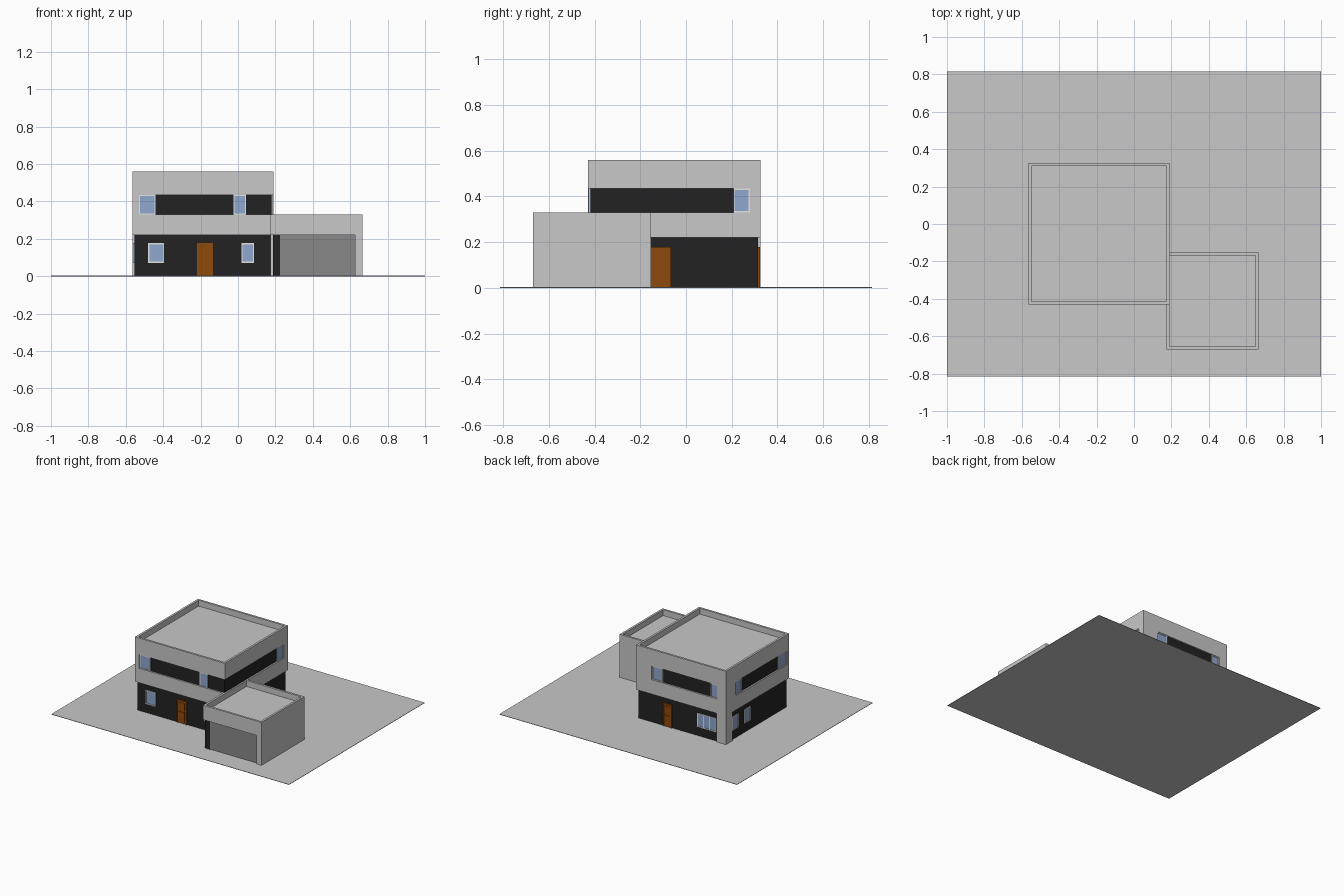
import bpy, bmesh

if "Cube" in bpy.data.objects:
    bpy.data.objects.remove(bpy.data.objects["Cube"])


def material(name, *rgb):
    m = bpy.data.materials.new(name)
    m.diffuse_color = (*rgb, 1)
    m.use_nodes = True
    m.node_tree.nodes["Principled BSDF"].inputs["Base Color"].default_value = m.diffuse_color
    return m


LIGHT = material("light_grey", 0.58, 0.58, 0.58)
DARK = material("dark_cladding", 0.016, 0.016, 0.016)
STEEL = material("garage_grey", 0.25, 0.25, 0.25)
WOOD = material("door_wood", 0.275, 0.065, 0.004)
GLASS = material("window_glass", 0.275, 0.386, 0.624)
WHITE = material("window_frame", 0.78, 0.78, 0.78)


def make(name, boxes, *mats):
    """One object from a list of (x0, x1, y0, y1, z0, z1) boxes."""
    bm = bmesh.new()
    for x0, x1, y0, y1, z0, z1 in boxes:
        vs = bmesh.ops.create_cube(bm, size=1)["verts"]
        for v in vs:
            v.co = (x1 if v.co.x > 0 else x0, y1 if v.co.y > 0 else y0, z1 if v.co.z > 0 else z0)
    me = bpy.data.meshes.new(name)
    bm.to_mesh(me)
    bm.free()
    ob = bpy.data.objects.new(name, me)
    bpy.context.collection.objects.link(ob)
    for m in mats:
        me.materials.append(m)
    return ob


def carve(ob, cuts):
    """Subtract each box in turn and bake the result."""
    for b in cuts:
        c = make("cutter", [b], LIGHT)
        c.hide_render = True
        mod = ob.modifiers.new("cut", "BOOLEAN")
        mod.operation, mod.solver, mod.object = "DIFFERENCE", "EXACT", c
        deps = bpy.context.evaluated_depsgraph_get()
        me = bpy.data.meshes.new_from_object(ob.evaluated_get(deps))
        ob.modifiers.clear()
        ob.data = me
        bpy.data.objects.remove(c)


def paint_recess(ob, xs, ys, ztop):
    """Dark cladding on upright faces lying on the recessed wall planes."""
    me = ob.data
    me.materials.clear()
    me.materials.append(LIGHT)
    me.materials.append(DARK)
    for p in me.polygons:
        on_x = abs(p.normal.x) > 0.9 and any(abs(p.center.x - x) < 1e-3 for x in xs)
        on_y = abs(p.normal.y) > 0.9 and any(abs(p.center.y - y) < 1e-3 for y in ys)
        p.material_index = int((on_x or on_y) and p.center.z < ztop)


# Outer extents of the house and its recessed wall planes
X0, X1, Y0, Y1 = -0.565, 0.19, -0.43, 0.327
R = 0.011
WX0, WX1, WY0, WY1 = X0 + R, X1 - R, Y0 + R, Y1 - R
LOW, MID, TOP, H = 0.22, 0.33, 0.435, 0.56

make("ground_slab", [(-1, 1, -0.815, 0.815, 0, 0.003)], LIGHT)

# House body: storey bands recessed, with corner piers left standing
house = make("house_body", [(X0, X1, Y0, Y1, 0.001, H)], LIGHT)
carve(house, [
    (-0.8, 0.4, -0.6, WY0, -0.1, LOW),       # ground floor front
    (WX1, 0.4, -0.7, 0.5, -0.1, LOW),        # ground floor right
    (-0.485, 0.5, WY1, 0.5, -0.1, LOW),      # ground floor back
    (-0.8, WX0, -0.7, 0.246, -0.1, LOW),     # ground floor left
    (-0.53, 0.4, -0.6, WY0, MID, TOP),       # upper strip front
    (WX1, 0.4, -0.6, 0.28, MID, TOP),        # upper strip right
    (-0.497, 0.06, WY1, 0.5, MID, TOP),      # upper strip back
    (-0.8, WX0, -0.405, 0.21, MID, TOP),     # upper strip left
    (X0 + 0.016, X1 - 0.016, Y0 + 0.016, Y1 - 0.016, H - 0.045, 1),  # roof
])
paint_recess(house, (WX0, WX1), (WY0, WY1), TOP)

# Garage: parapet roof, door opening and dark front left pier
GX0, GX1, GY0, GY1 = 0.174, 0.666, -0.67, -0.153
garage = make("garage_body", [(GX0, GX1, GY0, GY1, 0.001, MID)], LIGHT)
carve(garage, [
    (0.19, GX1 - 0.016, GY0 + 0.016, GY1 - 0.016, MID - 0.045, 1),
    (0.225, 0.625, -0.9, GY0 + 0.02, -0.1, LOW),
    (0.0, 0.225, -0.9, GY0 + 0.01, -0.1, LOW),
    (0.0, GX0 + 0.012, -0.9, Y0, -0.1, LOW),
])
paint_recess(garage, (GX0 + 0.012,), (GY0 + 0.01,), LOW)
make("garage_door", [(0.225, 0.625, GY0 + 0.014, GY0 + 0.024, 0.003, LOW)], STEEL)

WALL = {"front": WY0, "back": WY1, "left": WX0, "right": WX1}


def on_wall(side, u0, u1, z0, z1, out):
    """Box on a wall, spanning u0..u1 along it and standing out from it."""
    p = WALL[side]
    s = -1 if side in ("front", "left") else 1
    a, b = sorted((p - s * 0.003, p + s * out))
    if side in ("front", "back"):
        return (u0, u1, a, b, z0, z1)
    return (a, b, u0, u1, z0, z1)


def window(name, side, u0, u1, z0, z1, panes=1):
    t = 0.006
    make(name + "_glass", [on_wall(side, u0, u1, z0, z1, 0.003)], GLASS)
    bars = [(u0, u1, z0, z0 + t), (u0, u1, z1 - t, z1)]
    for i in range(panes + 1):
        u = u0 + (u1 - u0 - t) * i / panes
        bars.append((u, u + t, z0 + t, z1 - t))
    make(name + "_frame", [on_wall(side, *b, 0.007) for b in bars], WHITE)


def door(name, side, u0, u1):
    """Plank with a surround, raised panels and a small knob."""
    h, t, m = 0.178, 0.007, (u0 + u1) / 2
    parts = [(u0, u1, 0.002, h, 0.003),
             (u0, u0 + t, 0.002, h, 0.008), (u1 - t, u1, 0.002, h, 0.008),
             (u0 + t, u1 - t, h - t, h, 0.008)]
    for z0, z1 in ((0.018, 0.088), (0.104, 0.160)):
        parts.append((u0 + 0.016, u1 - 0.016, z0, z1, 0.006))
    parts.append((u1 - 0.014, u1 - 0.009, 0.093, 0.098, 0.009))
    make(name, [on_wall(side, *p) for p in parts], WOOD)


# Doors
door("front_door", "front", -0.22, -0.135)
door("back_door", "back", -0.105, -0.03)
door("side_door", "right", -0.153, -0.065)

# Ground floor windows
for name, side, u0, u1, panes in (
        ("lower_front_window_a", "front", -0.48, -0.395, 1),
        ("lower_front_window_b", "front", 0.018, 0.085, 1),
        ("lower_back_window", "back", -0.478, -0.32, 3),
        ("lower_left_window_a", "left", 0.165, 0.24, 1),
        ("lower_left_window_b", "left", 0.018, 0.095, 1)):
    window(name, side, u0, u1, 0.072, 0.177, panes)

# Upper strip windows
for name, side, u0, u1 in (
        ("upper_front_window_a", "front", -0.53, -0.44),
        ("upper_front_window_b", "front", -0.025, 0.043),
        ("upper_right_window", "right", 0.207, 0.28),
        ("upper_back_window_a", "back", -0.03, 0.06),
        ("upper_back_window_b", "back", -0.497, -0.432),
        ("upper_left_window_a", "left", 0.126, 0.21),
        ("upper_left_window_b", "left", -0.405, -0.31)):
    window(name, side, u0, u1, MID, TOP)
